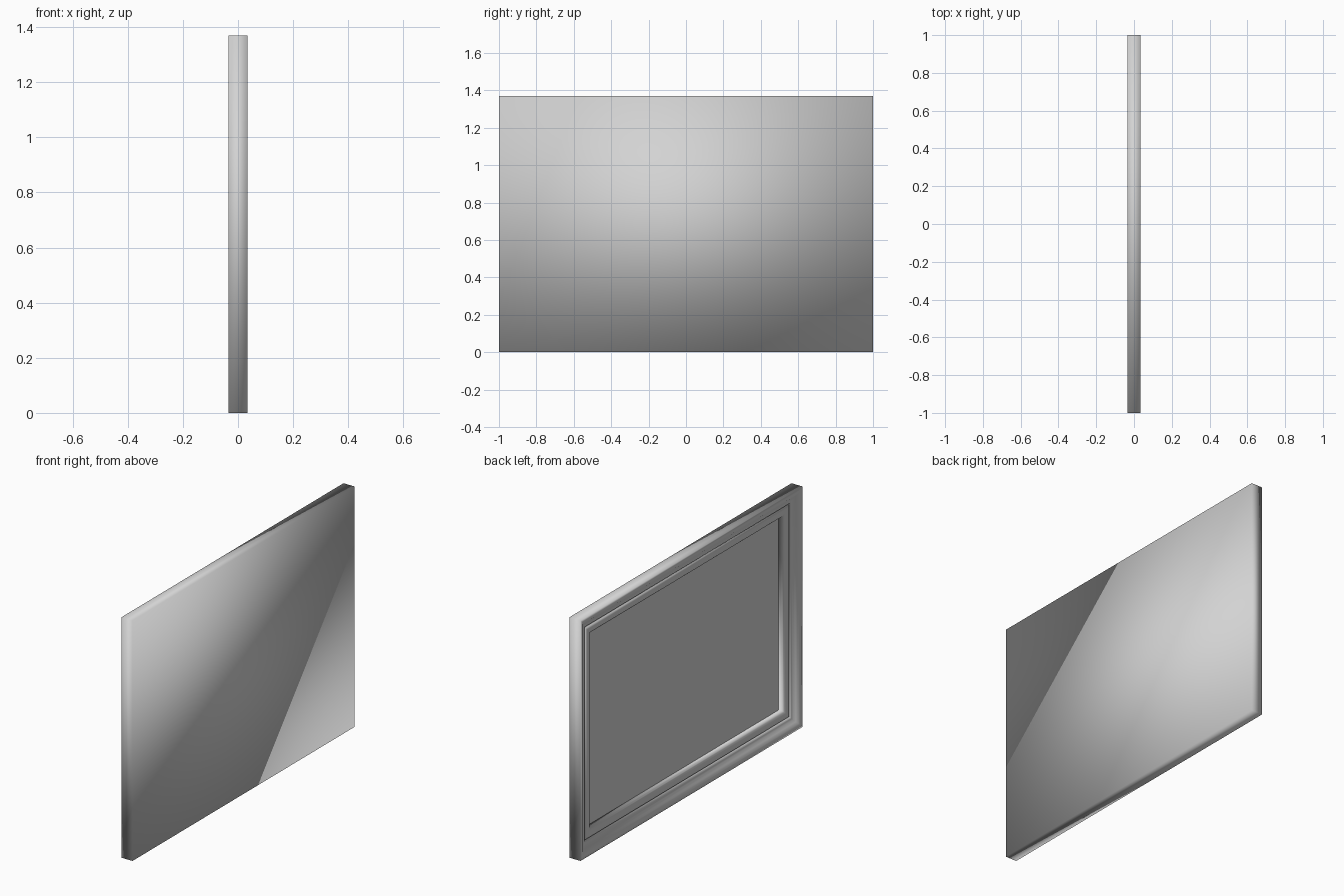
import bpy, bmesh

cube = bpy.data.objects.get("Cube")
if cube:
    bpy.data.objects.remove(cube, do_unlink=True)

LENGTH, HEIGHT, THICK = 2.0, 1.37, 0.07

# One plain grey for the whole model
grey = bpy.data.materials.new("light_grey")
grey.use_nodes = True
colour = (0.65, 0.65, 0.65, 1)
grey.diffuse_color = colour
grey.node_tree.nodes["Principled BSDF"].inputs["Base Color"].default_value = colour


def ring(bm, inset, depth):
    """Rectangle of four corners, inset from the outline and set back from the face."""
    x = depth - THICK / 2
    y = LENGTH / 2 - inset
    low, high = inset, HEIGHT - inset
    return [bm.verts.new((x, a, b)) for a, b in
            ((-y, low), (y, low), (y, high), (-y, high))]


def finish(bm, name, smooth):
    mesh = bpy.data.meshes.new(name)
    for face in bm.faces:
        face.smooth = smooth
    bm.to_mesh(mesh)
    bm.free()
    mesh.materials.append(grey)
    obj = bpy.data.objects.new(name, mesh)
    bpy.context.collection.objects.link(obj)
    return obj


# Moulding section as (inset, depth): outer side, lip, cove, groove, bead, rebate wall
moulding = [(0, THICK), (0, 0), (.018, 0), (.03, .004), (.042, .013),
            (.054, .021), (.066, .024), (.072, .025), (.074, .035), (.079, .035),
            (.082, .028), (.095, .025), (.11, .026), (.122, .03), (.13, .036),
            (.13, .06)]

# Frame: mitred rings joined in order, closed by a plain back board
bm = bmesh.new()
rings = [ring(bm, *point) for point in moulding]
for outer, inner in zip(rings, rings[1:]):
    for i in range(4):
        j = (i + 1) % 4
        bm.faces.new((outer[j], outer[i], inner[i], inner[j]))
bm.faces.new(rings[0])
bm.normal_update()
finish(bm, "picture_frame", True)

# Flat panel at the bottom of the rebate
bm = bmesh.new()
bm.faces.new(reversed(ring(bm, .13, .06)))
bm.normal_update()
finish(bm, "picture_panel", False)
